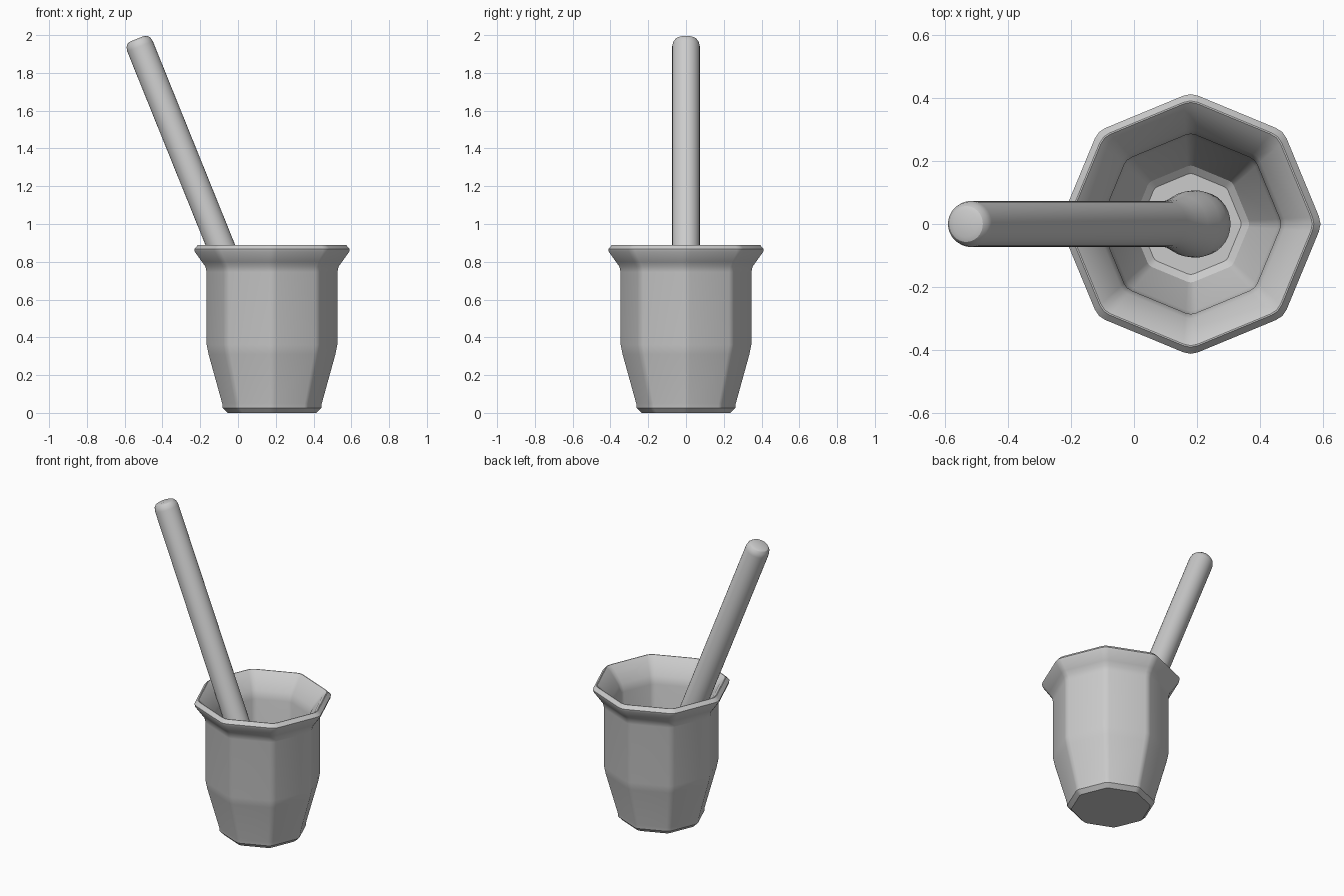
import bpy, bmesh
from math import pi, radians
from mathutils import Matrix, Vector

if "Cube" in bpy.data.objects:
    bpy.data.objects.remove(bpy.data.objects["Cube"])


def octagon():
    """Unit octagon with slightly rounded corners."""
    t = 0.08
    apex = [Vector((1.014, 0, 0)) for _ in range(8)]
    for i, v in enumerate(apex):
        v.rotate(Matrix.Rotation(i * pi / 4, 3, 'Z'))
    pts = []
    for i, v in enumerate(apex):
        a = v.lerp(apex[i - 1], t)
        b = v.lerp(apex[(i + 1) % 8], t)
        pts += [a, (a + b) / 4 + v / 2, b]
    return pts


def circle(n):
    return [Matrix.Rotation(i * 2 * pi / n, 3, 'Z') @ Vector((1, 0, 0)) for i in range(n)]


def loft(name, shape, profile, matrix):
    """Sweep a unit outline along (radius, height) pairs and cap both ends."""
    bm = bmesh.new()
    rings = [[bm.verts.new((p.x * r, p.y * r, z)) for p in shape] for r, z in profile]
    n = len(shape)
    for lo, hi in zip(rings, rings[1:]):
        for i in range(n):
            j = (i + 1) % n
            bm.faces.new((lo[i], lo[j], hi[j], hi[i]))
    bm.faces.new(rings[0][::-1])
    bm.faces.new(rings[-1])
    bmesh.ops.recalc_face_normals(bm, faces=bm.faces)
    mesh = bpy.data.meshes.new(name)
    bm.to_mesh(mesh)
    bm.free()
    ob = bpy.data.objects.new(name, mesh)
    bpy.context.collection.objects.link(ob)
    ob.matrix_world = matrix
    bpy.ops.object.select_all(action='DESELECT')
    ob.select_set(True)
    bpy.context.view_layer.objects.active = ob
    bpy.ops.object.shade_smooth_by_angle(angle=radians(30))
    return ob


# Hollow octagonal mortar: outside going up, over the rim, down to the inner floor
mortar_profile = [
    (0.235, 0.0), (0.26, 0.025), (0.263, 0.05), (0.335, 0.31), (0.345, 0.36),
    (0.345, 0.745), (0.352, 0.775), (0.37, 0.80), (0.408, 0.853), (0.411, 0.868),
    (0.39, 0.89), (0.385, 0.89), (0.36, 0.868), (0.30, 0.79), (0.285, 0.74),
    (0.285, 0.37), (0.275, 0.33), (0.185, 0.09), (0.16, 0.07)]
loft("mortar", octagon(), mortar_profile, Matrix.Translation((0.18, 0, 0)))

# Leaning pestle with a flared grinding head
pestle_profile = [
    (0.06, 0.0), (0.085, 0.01), (0.102, 0.035), (0.107, 0.08), (0.104, 0.13),
    (0.09, 0.20), (0.078, 0.265), (0.073, 0.33), (0.073, 1.985), (0.068, 2.008),
    (0.057, 2.022), (0.042, 2.028)]
lean = Matrix.Translation((0.225, 0, 0.10)) @ Matrix.Rotation(radians(-22), 4, 'Y')
loft("pestle", circle(32), pestle_profile, lean)
